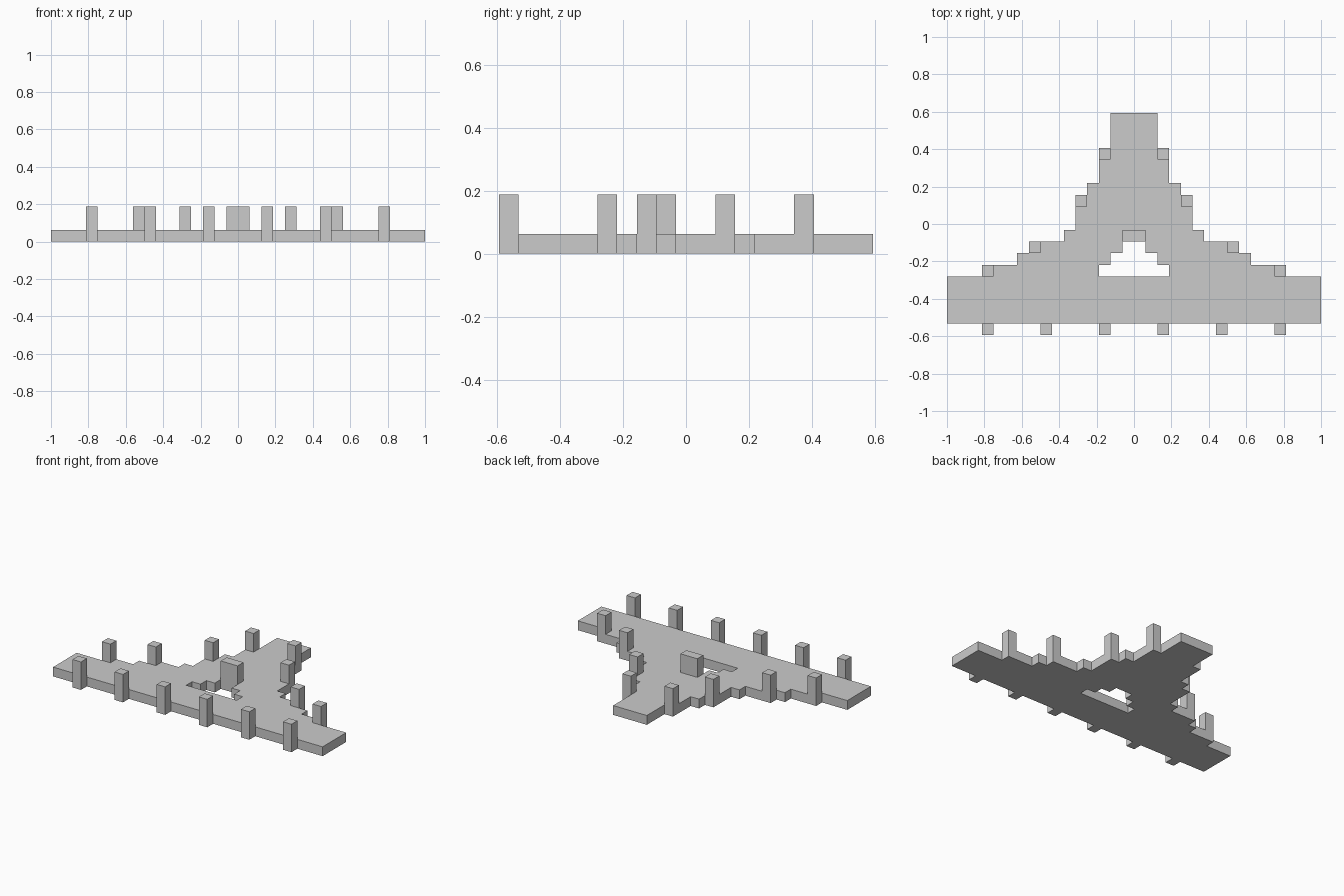
import bpy, bmesh

if "Cube" in bpy.data.objects:
    bpy.data.objects.remove(bpy.data.objects["Cube"])

U = 1 / 16      # grid step of the blocky model
Y0 = -9.5 * U   # front edge of the model


def add_object(name, bm):
    mesh = bpy.data.meshes.new(name)
    bmesh.ops.recalc_face_normals(bm, faces=bm.faces)
    bm.to_mesh(mesh)
    bm.free()
    obj = bpy.data.objects.new(name, mesh)
    bpy.context.collection.objects.link(obj)
    return obj


def extrude_outline(bm, points, height):
    verts = [bm.verts.new((x * U, Y0 + y * U, 0)) for x, y in points]
    face = bm.faces.new(verts)
    ext = bmesh.ops.extrude_face_region(bm, geom=[face], use_keep_orig=True)
    top = [g for g in ext["geom"] if isinstance(g, bmesh.types.BMVert)]
    bmesh.ops.translate(bm, verts=top, vec=(0, 0, height * U))


def post(name, x0, x1, y):
    bm = bmesh.new()
    extrude_outline(bm, [(x0, y), (x1, y), (x1, y + 1), (x0, y + 1)], 3)
    add_object(name, bm)


# Stepped deck: right half with half of the stepped opening, then mirrored
outline = [(0, 1), (16, 1), (16, 5), (12, 5), (12, 6), (10, 6), (10, 7),
           (8, 7), (8, 8), (6, 8), (6, 9), (5, 9), (5, 11), (4, 11), (4, 13),
           (3, 13), (3, 15), (2, 15), (2, 19), (0, 19),
           (0, 9), (1, 9), (1, 7), (2, 7), (2, 6), (3, 6), (3, 5), (0, 5)]
bm = bmesh.new()
extrude_outline(bm, outline, 1)
seam = [f for f in bm.faces if all(abs(v.co.x) < 1e-6 for v in f.verts)]
bmesh.ops.delete(bm, geom=seam, context='FACES')
deck = add_object("deck", bm)
mirror = deck.modifiers.new("mirror", 'MIRROR')
mirror.use_clip = True

# Posts around the rim, as (inner x, front y) on the right side
front_posts = [(2, 0), (7, 0), (12, 0)]
rear_posts = [(12, 5), (8, 7), (4, 11), (2, 15)]
for group, spots in (("front_post", front_posts), ("rear_post", rear_posts)):
    for i, (x, y) in enumerate(spots, 1):
        post(f"{group}_right_{i}", x, x + 1, y)
        post(f"{group}_left_{i}", -x - 1, -x, y)

# Wide post at the tip of the opening
post("centre_post", -1, 1, 8)
